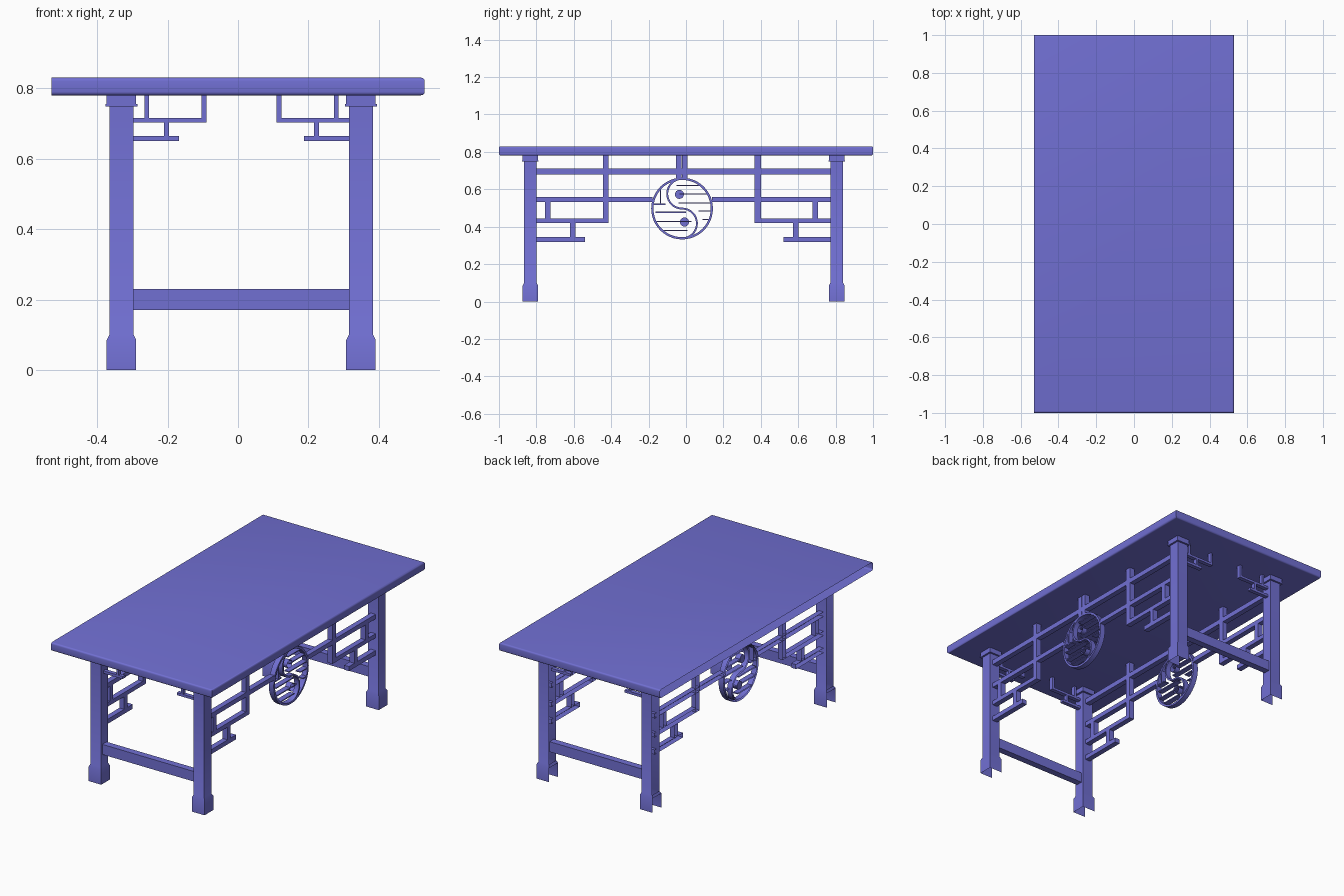
import bpy, bmesh, math

if "Cube" in bpy.data.objects:
    bpy.data.objects.remove(bpy.data.objects["Cube"])

mat = bpy.data.materials.new("violet blue")
mat.diffuse_color = (0.165, 0.16, 0.65, 1)
mat.use_nodes = True
mat.node_tree.nodes["Principled BSDF"].inputs["Base Color"].default_value = mat.diffuse_color


def finish(name, bm, open_left=True):
    """Make an object; the model has no faces looking towards -x."""
    bmesh.ops.recalc_face_normals(bm, faces=bm.faces)
    bm.normal_update()
    if open_left:
        bad = [f for f in bm.faces if f.normal.x < -0.98]
        bmesh.ops.delete(bm, geom=bad, context='FACES')
    me = bpy.data.meshes.new(name)
    bm.to_mesh(me)
    bm.free()
    me.materials.append(mat)
    ob = bpy.data.objects.new(name, me)
    bpy.context.collection.objects.link(ob)
    bpy.ops.object.select_all(action='DESELECT')
    ob.select_set(True)
    bpy.context.view_layer.objects.active = ob
    bpy.ops.object.shade_smooth_by_angle(angle=math.radians(35))
    return ob


def add_box(bm, x0, x1, y0, y1, z0, z1):
    vs = bmesh.ops.create_cube(bm, size=1)['verts']
    for v in vs:
        v.co = (x1 if v.co.x > 0 else x0,
                y1 if v.co.y > 0 else y0,
                z1 if v.co.z > 0 else z0)
    return vs


def add_band(bm, pts, width, x0, x1, closed=False):
    """Strip of given width following a (y, z) path, extruded along x."""
    n = len(pts)
    rows = []
    for i, (y, z) in enumerate(pts):
        a = pts[(i - 1) % n] if closed else pts[max(i - 1, 0)]
        b = pts[(i + 1) % n] if closed else pts[min(i + 1, n - 1)]
        ty, tz = b[0] - a[0], b[1] - a[1]
        k = width / 2 / math.hypot(ty, tz)
        ny, nz = -tz * k, ty * k
        rows.append([bm.verts.new(c) for c in (
            (x0, y - ny, z - nz), (x1, y - ny, z - nz),
            (x1, y + ny, z + nz), (x0, y + ny, z + nz))])
    for i in range(n if closed else n - 1):
        r, s = rows[i], rows[(i + 1) % n]
        for k in range(4):
            bm.faces.new((r[k], r[(k + 1) % 4], s[(k + 1) % 4], s[k]))


# table top: rounded on every edge but the open -x side
bm = bmesh.new()
add_box(bm, -0.53, 0.53, -1, 1, 0.78, 0.83)
edges = [e for e in bm.edges
         if not all(v.co.x < 0 for v in e.verts)
         and abs(e.verts[0].co.z - e.verts[1].co.z) < 0.01]
bmesh.ops.bevel(bm, geom=edges, offset=0.01, segments=4, profile=0.5, affect='EDGES')
finish("table_top", bm)

LEG_X = (-0.331, 0.349)
LEG_Y = (-0.832, 0.806)

# legs: square sections stacked from foot to cap, open at the bottom
SECTIONS = [(0, 0.042), (0.085, 0.042), (0.10, 0.0345), (0.748, 0.0345),
            (0.748, 0.0455), (0.755, 0.0455), (0.755, 0.042), (0.78, 0.042)]
for x in LEG_X:
    for y in LEG_Y:
        bm = bmesh.new()
        prev = None
        for z, r in SECTIONS:
            ring = [bm.verts.new((x + sx * r, y + sy * r * 0.98, z))
                    for sx, sy in ((-1, -1), (1, -1), (1, 1), (-1, 1))]
            if prev:
                for k in range(4):
                    j = (k + 1) % 4
                    bm.faces.new((prev[k], prev[j], ring[j], ring[k]))
            prev = ring
        finish("leg", bm)

# short ends: stretcher and stepped corner brackets
MID = 0.01
for y in LEG_Y:
    bm = bmesh.new()
    add_box(bm, -0.30, 0.32, y - 0.02, y + 0.02, 0.17, 0.23)
    finish("end_stretcher", bm)
    bm = bmesh.new()
    for s in (-1, 1):
        for a, b, z0, z1 in ((0.10, 0.306, 0.702, 0.716), (0.10, 0.114, 0.716, 0.78),
                             (0.262, 0.276, 0.716, 0.78), (0.178, 0.306, 0.65, 0.665),
                             (0.206, 0.220, 0.665, 0.702)):
            xa, xb = sorted((MID + s * a, MID + s * b))
            add_box(bm, xa, xb, y - 0.012, y + 0.012, z0, z1)
    finish("end_bracket", bm)

# long sides: lattice bars as (y0, y1, z0, z1)
BARS = [
    (-0.82, 0.79, 0.68, 0.71),                                # upper rail
    (-0.82, -0.18, 0.533, 0.56), (0.138, 0.79, 0.533, 0.56),  # middle rails
    (-0.445, -0.415, 0.42, 0.78), (0.367, 0.40, 0.42, 0.78),  # posts
    (-0.82, -0.445, 0.42, 0.445), (0.40, 0.79, 0.42, 0.445),  # lower rails
    (-0.755, -0.725, 0.445, 0.533), (0.677, 0.707, 0.445, 0.533),
    (-0.82, -0.54, 0.318, 0.345), (0.522, 0.79, 0.318, 0.345),
    (-0.62, -0.59, 0.345, 0.42), (0.573, 0.602, 0.345, 0.42),
    (-0.053, -0.025, 0.66, 0.78), (-0.021, 0.008, 0.66, 0.78),
]
# thin slats inside the disc as (y0, y1, z)
SLATS = [(-0.05, 0.083, 0.621), (-0.035, 0.115, 0.575), (-0.04, 0.13, 0.527),
         (-0.163, 0.0, 0.477), (-0.16, 0.03, 0.428), (-0.13, 0.008, 0.38),
         (-0.175, -0.11, 0.52), (0.088, 0.13, 0.439), (0.067, 0.14, 0.485)]
CY, CZ, R = -0.021, 0.497, 0.159
for x in LEG_X:
    x0, x1 = x - 0.016, x + 0.016
    bm = bmesh.new()
    for b in BARS:
        add_box(bm, x0, x1, *b)
    finish("side_lattice", bm)

    # round rim
    bm = bmesh.new()
    add_band(bm, [(CY + R * math.cos(t * math.tau / 48), CZ + R * math.sin(t * math.tau / 48))
                  for t in range(48)], 0.012, x0, x1, True)
    finish("disc_rim", bm)

    # S-shaped divider made of two half circles
    bm = bmesh.new()
    h = R / 2
    path = []
    for i in range(17):
        t = math.pi / 2 + math.pi * i / 16
        path.append((CY + h * math.cos(t), CZ + h + h * math.sin(t)))
    for i in range(1, 17):
        t = math.pi / 2 - math.pi * i / 16
        path.append((CY + h * math.cos(t), CZ - h + h * math.sin(t)))
    add_band(bm, path, 0.010, x0, x1)
    finish("disc_divider", bm)

    # slats
    bm = bmesh.new()
    for a, b, z in SLATS:
        add_box(bm, x0, x1, a, b, z - 0.003, z + 0.003)
    add_box(bm, x0, x1, -0.14, -0.134, 0.52, 0.605)
    finish("disc_slats", bm)

    # two round studs
    for sy, sz in ((-0.035, 0.573), (-0.008, 0.425)):
        bm = bmesh.new()
        bmesh.ops.create_cone(bm, cap_ends=True, segments=24, radius1=0.024,
                              radius2=0.024, depth=0.032)
        for v in bm.verts:
            v.co = (x + v.co.z, sy + v.co.x, sz + v.co.y)
        finish("disc_stud", bm)
